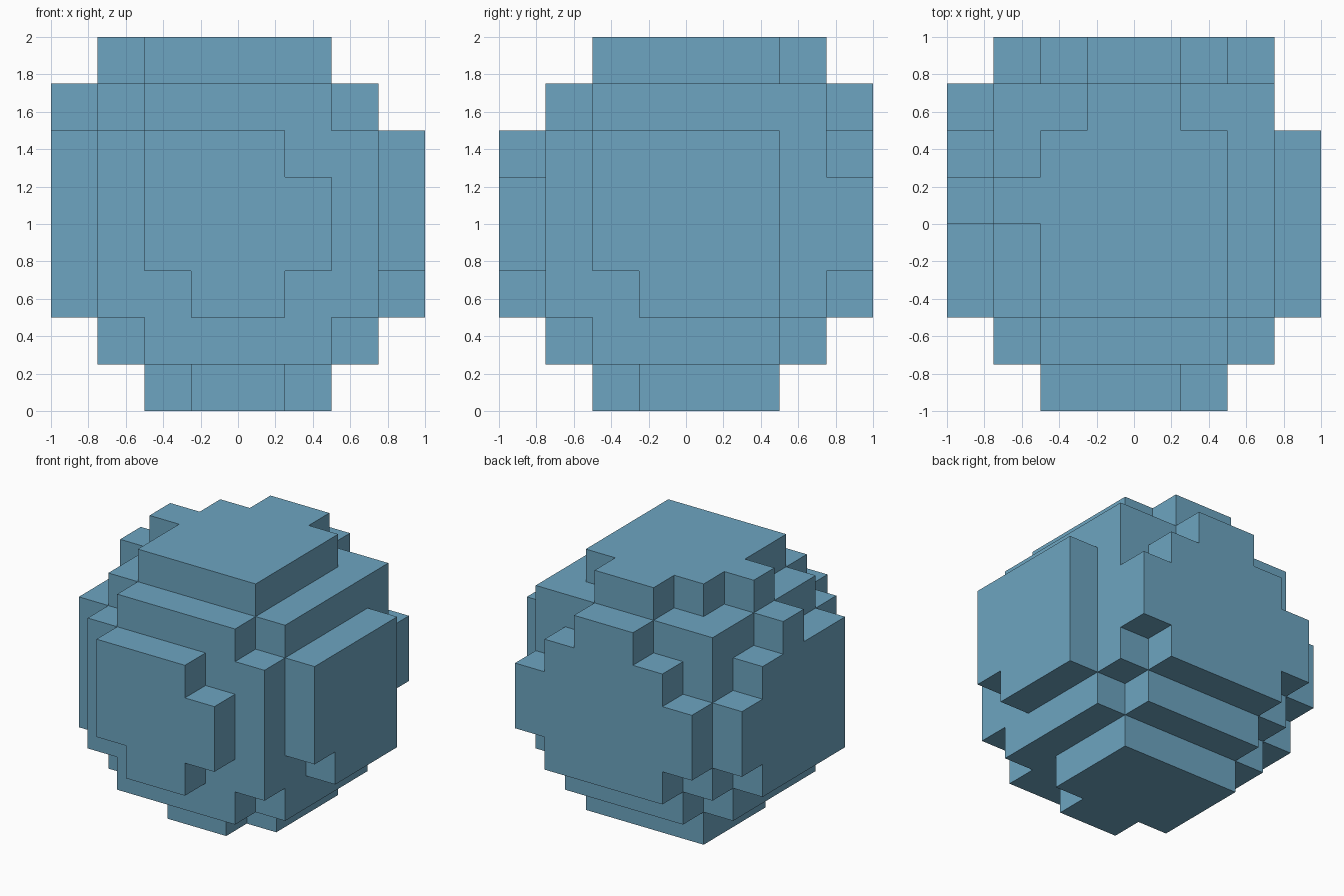
import bpy
import bmesh
import math
from mathutils import Vector

CELL = 0.25

old = bpy.data.objects.get("Cube")
if old:
    bpy.data.objects.remove(old, do_unlink=True)


def box(xs, ys, zs):
    """Grid cells in inclusive index ranges, given as digit pairs."""
    spans = [range(int(s[0]), int(s[-1]) + 1) for s in (xs, ys, zs)]
    return {(x, y, z) for x in spans[0] for y in spans[1] for z in spans[2]}


# Rounded core: full body, with top and bottom steps missing corners
core = box("16", "16", "25")
core |= box("16", "26", "6") | box("25", "1", "6")
core |= box("16", "25", "1") | box("25", "16", "1")

# Raised plates on the six sides
front_plate = box("25", "0", "34") | box("34", "0", "2") | box("24", "0", "5")
back_plate = (box("16", "7", "34") | box("25", "7", "2")
              | box("25", "7", "5") | box("34", "7", "6"))
left_plate = box("7", "25", "35") | box("7", "35", "2")
right_plate = box("0", "25", "25") | box("0", "6", "34") | box("0", "4", "6")
top_plate = box("25", "25", "7") | box("34", "6", "7") | box("1", "4", "7")
bottom_plate = box("25", "35", "0") | box("34", "2", "0")

cells = (core | front_plate | back_plate | left_plate
         | right_plate | top_plate | bottom_plate)


def add_exposed_faces(bm, cell):
    """Add a quad wherever a cell has no neighbour."""
    for axis in range(3):
        u, v = (axis + 1) % 3, (axis + 2) % 3
        for side in (0, 1):
            neighbour = list(cell)
            neighbour[axis] += 2 * side - 1
            if tuple(neighbour) in cells:
                continue
            corners = []
            for du, dv in ((0, 0), (1, 0), (1, 1), (0, 1)):
                p = Vector(cell)
                p[axis] += side
                p[u] += du
                p[v] += dv
                corners.append(bm.verts.new(p * CELL - Vector((1, 1, 0))))
            bm.faces.new(corners if side else corners[::-1])


# Outer shell with flat regions merged
bm = bmesh.new()
for cell in sorted(cells):
    add_exposed_faces(bm, cell)
bmesh.ops.remove_doubles(bm, verts=bm.verts[:], dist=CELL / 100)
bmesh.ops.dissolve_limit(bm, angle_limit=math.radians(1),
                         verts=bm.verts[:], edges=bm.edges[:])
mesh = bpy.data.meshes.new("blocky_ball")
bm.to_mesh(mesh)
bm.free()

# Single blue material
blue = bpy.data.materials.new("soft_blue")
blue.use_nodes = True
colour = (0.153, 0.376, 0.533, 1)
blue.diffuse_color = colour
blue.node_tree.nodes["Principled BSDF"].inputs["Base Color"].default_value = colour
mesh.materials.append(blue)

ball = bpy.data.objects.new("blocky_ball", mesh)
bpy.context.collection.objects.link(ball)
